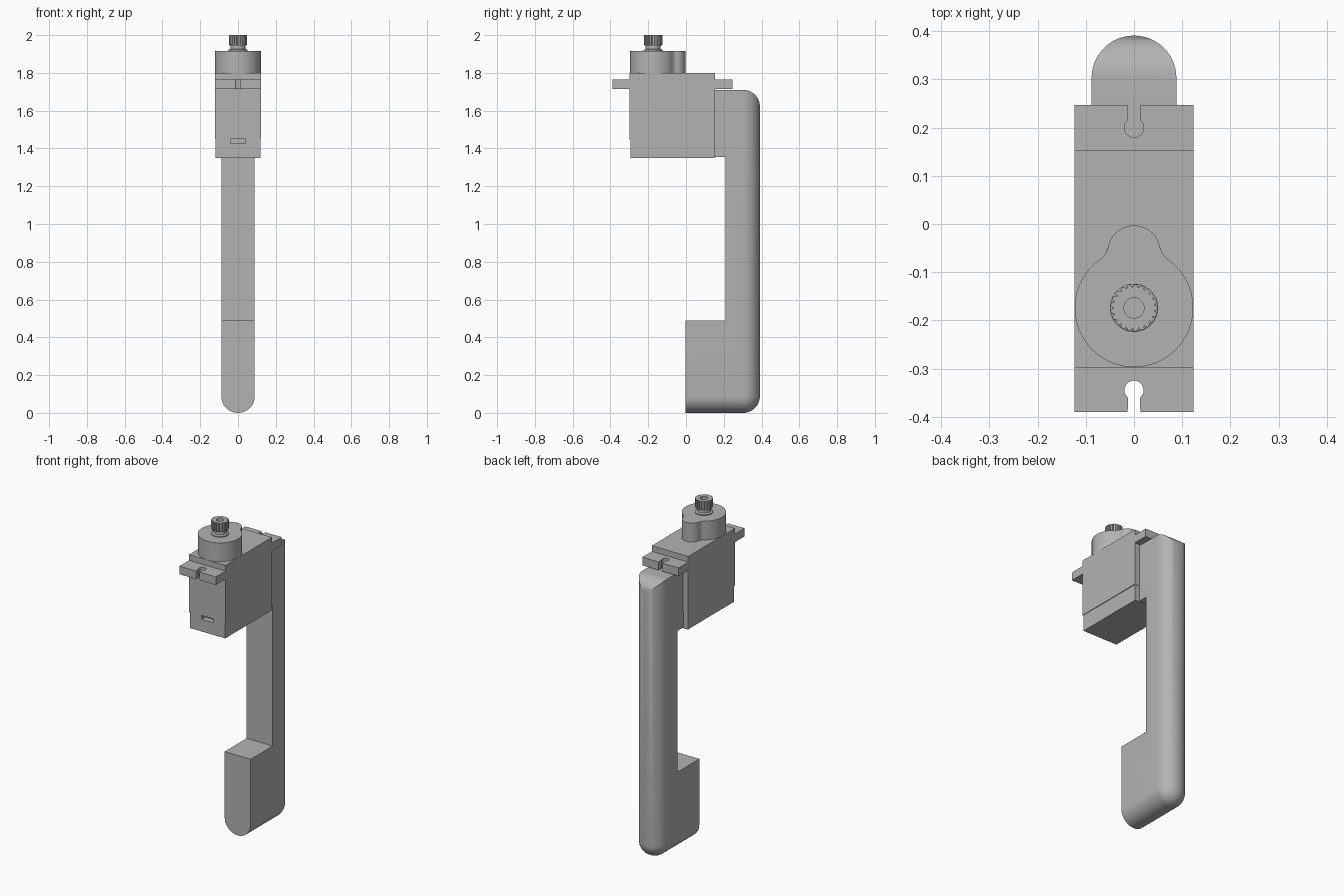
import bpy, bmesh
from math import sin, cos, pi, radians
from mathutils import Vector

cube = bpy.data.objects.get("Cube")
if cube:
    bpy.data.objects.remove(cube)

grey = bpy.data.materials.new("plain grey")
grey.use_nodes = True
COLOUR = (0.45, 0.45, 0.45, 1)
grey.diffuse_color = COLOUR
grey.node_tree.nodes["Principled BSDF"].inputs["Base Color"].default_value = COLOUR


def finish(name, bm):
    bmesh.ops.recalc_face_normals(bm, faces=bm.faces)
    mesh = bpy.data.meshes.new(name)
    bm.to_mesh(mesh)
    bm.free()
    mesh.materials.append(grey)
    obj = bpy.data.objects.new(name, mesh)
    bpy.context.scene.collection.objects.link(obj)
    return obj


def prism(name, outline, depth):
    """Extrude a closed outline of 3D points along a vector."""
    bm = bmesh.new()
    face = bm.faces.new([bm.verts.new(p) for p in outline])
    new = bmesh.ops.extrude_face_region(bm, geom=[face])["geom"]
    verts = [v for v in new if isinstance(v, bmesh.types.BMVert)]
    bmesh.ops.translate(bm, verts=verts, vec=depth)
    return finish(name, bm)


def upright(name, outline, z0, z1):
    return prism(name, [(x, y, z0) for x, y in outline], (0, 0, z1 - z0))


def box(name, x, y0, y1, z0, z1):
    return upright(name, [(-x, y0), (x, y0), (x, y1), (-x, y1)], z0, z1)


def arc(cx, cy, r, a0, a1, n):
    angles = [radians(a0 + (a1 - a0) * i / n) for i in range(n + 1)]
    return [(cx + r * cos(a), cy + r * sin(a)) for a in angles]


def lathe(name, profile, y, n=48):
    bm = bmesh.new()
    rings = [[bm.verts.new((r * cos(2 * pi * i / n), y + r * sin(2 * pi * i / n), z))
              for i in range(n)] for r, z in profile]
    for a, b in zip(rings, rings[1:]):
        for i in range(n):
            j = (i + 1) % n
            bm.faces.new((a[i], a[j], b[j], b[i]))
    bm.faces.new(rings[0])
    bm.faces.new(rings[-1])
    return finish(name, bm)


def boolean(obj, cutter, operation="DIFFERENCE"):
    mod = obj.modifiers.new("cut", "BOOLEAN")
    mod.operation, mod.solver, mod.object = operation, "EXACT", cutter
    bpy.context.view_layer.objects.active = obj
    bpy.ops.object.modifier_apply(modifier=mod.name)
    bpy.data.objects.remove(cutter)


def smooth(obj, angle=30):
    bpy.ops.object.select_all(action="DESELECT")
    obj.select_set(True)
    bpy.context.view_layer.objects.active = obj
    bpy.ops.object.shade_smooth_by_angle(angle=radians(angle))


# Bracket arm: rounded rod hull trimmed to a side profile
R, YC, TOP = 0.088, 0.303, 1.71
bm = bmesh.new()
N = 24


def half_ring(origin, direction):
    for i in range(N + 1):
        a = pi * i / N
        bm.verts.new(Vector(origin) + Vector((R * cos(a), 0, 0)) + R * sin(a) * direction)


down, back = Vector((0, 0, -1)), Vector((0, 1, 0))
half_ring((0, -0.2, R), down)
for k in range(13):
    t = pi / 2 * k / 12
    half_ring((0, YC, R), down * cos(t) + back * sin(t))
half_ring((0, YC, 1.9), back)
for x in (-R, R):
    bm.verts.new((x, -0.2, 1.9))
hull = bmesh.ops.convex_hull(bm, input=bm.verts)
bmesh.ops.delete(bm, geom=[v for v in bm.verts if not v.link_faces], context="VERTS")
bmesh.ops.dissolve_limit(bm, angle_limit=0.002, verts=bm.verts, edges=bm.edges)
arm = finish("bracket_arm", bm)

side = [(-0.003, -0.1), (-0.003, 0.49), (0.21, 0.49), (0.21, 1.355), (0.15, 1.355), (0.15, TOP)]
side += arc(YC, TOP - R, R, 90, 0, 16) + [(0.5, TOP - R), (0.5, -0.1)]
boolean(arm, prism("side_profile", [(-0.2, y, z) for y, z in side], (0.4, 0, 0)), "INTERSECT")
smooth(arm)

# Servo case with its slightly smaller bottom cap
W, FRONT, REAR = 0.123, -0.298, 0.154
case = box("servo_case", W, FRONT, REAR, 1.45, 1.80)
cap = box("servo_bottom_cap", W - 0.004, FRONT + 0.004, REAR - 0.002, 1.35, 1.45)
boolean(cap, box("cable_slot", 0.04, -0.4, -0.26, 1.425, 1.449))

# Mounting ears with keyhole slots
for name, y_in, y_out, hole in (("front_mounting_ear", FRONT, -0.39, -0.345),
                                ("rear_mounting_ear", REAR, 0.247, 0.2)):
    s = 1 if y_out > 0 else -1
    keyhole = [(x, hole + s * y) for x, y in arc(0, 0, 0.02, 130, 410, 24)]
    slot = [(0.013, y_out), (W, y_out), (W, y_in), (-W, y_in), (-W, y_out), (-0.013, y_out)]
    smooth(upright(name, slot + keyhole, 1.715, 1.765))

# Gear housing: large round with a small blended lobe behind
SHAFT = -0.174
lobe = arc(0, -0.058, 0.055, 0, 180, 24)
big = arc(0, SHAFT, W, 123, 417, 64)
blend = [(0.0555, -0.05), (0.0575, -0.058), (0.061, -0.064)]
housing = lobe + [(-x, y) for x, y in blend] + big + blend[::-1]
smooth(upright("gear_housing", housing, 1.80, 1.915))

# Output shaft: neck, toothed spline and screw bore
neck = [(0.05, 1.91), (0.05, 1.921), (0.04, 1.926), (0.04, 1.942), (0.046, 1.952)]
smooth(lathe("shaft_neck", neck, SHAFT))
TEETH = 21
teeth = []
for i in range(TEETH):
    for offset, r in ((-0.28, 0.049), (0.28, 0.049), (0.42, 0.043), (0.58, 0.043)):
        a = 2 * pi * (i + offset) / TEETH
        teeth.append((r * cos(a), SHAFT + r * sin(a)))
spline = upright("output_spline", teeth, 1.948, 2.0)
boolean(spline, upright("screw_bore", arc(0, SHAFT, 0.021, 0, 350, 35), 1.96, 2.1))
smooth(spline)
